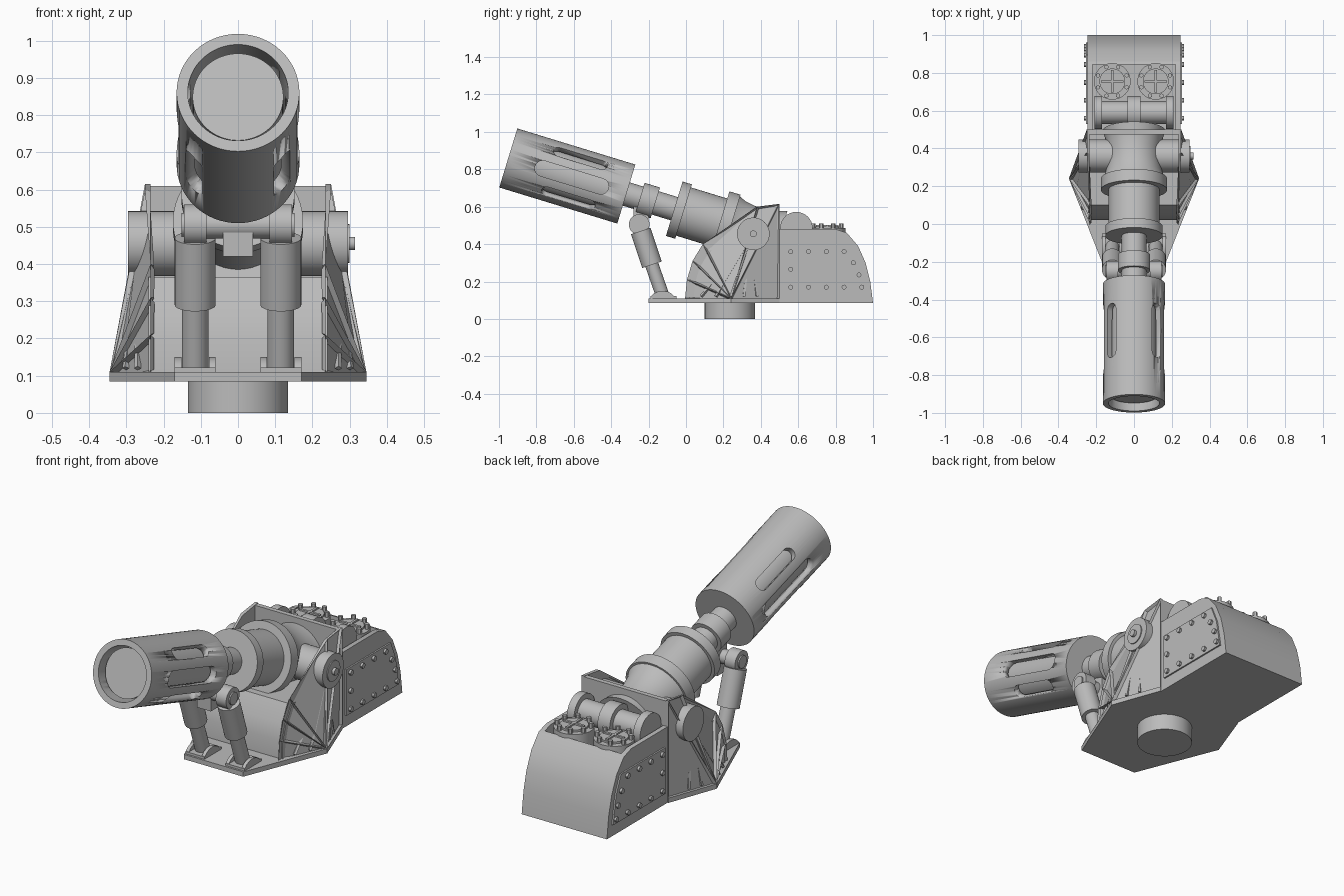
import bpy, bmesh, math
from mathutils import Matrix, Vector

if "Cube" in bpy.data.objects:
    bpy.data.objects.remove(bpy.data.objects["Cube"])

grey = bpy.data.materials.new("gun_grey")
grey.use_nodes = True
grey.diffuse_color = (0.5, 0.5, 0.5, 1)
grey.node_tree.nodes["Principled BSDF"].inputs["Base Color"].default_value = (0.5, 0.5, 0.5, 1)


def finish(bm, name, matrix=None):
    bmesh.ops.recalc_face_normals(bm, faces=bm.faces)
    mesh = bpy.data.meshes.new(name)
    bm.to_mesh(mesh)
    bm.free()
    if matrix:
        mesh.transform(matrix)
    mesh.materials.append(grey)
    ob = bpy.data.objects.new(name, mesh)
    bpy.context.collection.objects.link(ob)
    bpy.ops.object.select_all(action="DESELECT")
    ob.select_set(True)
    bpy.context.view_layer.objects.active = ob
    bpy.ops.object.shade_smooth_by_angle(angle=math.radians(30))
    return ob


def rod(name, a, b, r, sides=32):
    """Cylinder between two points."""
    a, b = Vector(a), Vector(b)
    bm = bmesh.new()
    bmesh.ops.create_cone(bm, cap_ends=True, segments=sides, radius1=r, radius2=r, depth=(b - a).length)
    turn = (b - a).to_track_quat("Z", "Y").to_matrix().to_4x4()
    return finish(bm, name, Matrix.Translation((a + b) / 2) @ turn)


def box(name, lo, hi):
    bm = bmesh.new()
    bmesh.ops.create_cube(bm, size=1)
    lo, hi = Vector(lo), Vector(hi)
    return finish(bm, name, Matrix.Translation((lo + hi) / 2) @ Matrix.Diagonal((*(hi - lo), 1)))


def prism(name, pts, x0, x1, matrix=None):
    """Side profile of (y, z) points pulled from x0 to x1."""
    bm = bmesh.new()
    face = bm.faces.new([bm.verts.new((x0, y, z)) for y, z in pts])
    ext = bmesh.ops.extrude_face_region(bm, geom=[face])["geom"]
    moved = [v for v in ext if isinstance(v, bmesh.types.BMVert)]
    bmesh.ops.translate(bm, verts=moved, vec=(x1 - x0, 0, 0))
    return finish(bm, name, matrix)


def lathe(name, profile, matrix, closed=False, sides=64):
    """Revolve (distance, radius) points around local z."""
    bm = bmesh.new()
    vs = [bm.verts.new((r, 0, s)) for s, r in profile]
    pairs = list(zip(vs, vs[1:])) + ([(vs[-1], vs[0])] if closed else [])
    edges = [bm.edges.new(p) for p in pairs]
    bmesh.ops.spin(bm, geom=vs + edges, cent=(0, 0, 0), axis=(0, 0, 1), angle=math.tau, steps=sides)
    bmesh.ops.remove_doubles(bm, verts=bm.verts, dist=1e-5)
    return finish(bm, name, matrix)


def hull(name, pts, panel=False):
    bm = bmesh.new()
    vs = [bm.verts.new(p) for p in pts]
    bmesh.ops.convex_hull(bm, input=vs)
    bmesh.ops.delete(bm, geom=[v for v in bm.verts if not v.link_faces], context="VERTS")
    bmesh.ops.dissolve_limit(bm, angle_limit=0.05, verts=bm.verts, edges=bm.edges)
    bmesh.ops.recalc_face_normals(bm, faces=bm.faces)
    if panel:
        side = 1 if pts[0][0] > 0 else -1
        big = [f for f in bm.faces if f.calc_area() > 0.012 and 0.3 < f.normal.x * side]
        bmesh.ops.inset_individual(bm, faces=big, thickness=0.012, depth=-0.014)
    return finish(bm, name)


def cut(target, cutter):
    mod = target.modifiers.new("cut", "BOOLEAN")
    mod.object, mod.solver = cutter, "EXACT"
    bpy.context.view_layer.objects.active = target
    bpy.ops.object.modifier_apply(modifier=mod.name)
    bpy.data.objects.remove(cutter)


# Base plate and turning pedestal
rod("pedestal", (0, 0.235, 0), (0, 0.235, 0.09), 0.135, 48)
outline = [(0.17, -0.2), (0.345, 0.24), (0.25, 0.5)]
hull("base_plate", [(s * x, y, z) for s in (-1, 1) for x, y in outline for z in (0.085, 0.11)])

# Cradle between the cheeks
prism("cradle_ramp", [(0.02, 0.1), (0.025, 0.2), (0.05, 0.28), (0.1, 0.365), (0.5, 0.365), (0.5, 0.1)], -0.24, 0.24)
box("rear_wall", (-0.24, 0.475, 0.3), (0.24, 0.5, 0.61))

# Rear housing with an open tray on top
housing = prism("rear_housing", [(0.5, 0.085), (0.5, 0.48), (0.8, 0.48), (0.86, 0.46), (0.92, 0.39),
                                 (0.96, 0.3), (0.985, 0.2), (1, 0.085)], -0.245, 0.245)
cut(housing, box("tray_cutter", (-0.22, 0.501, 0.4), (0.22, 0.845, 0.6)))

# Cross shaft with rings
rod("cross_shaft", (-0.2, 0.59, 0.485), (0.2, 0.59, 0.485), 0.06)
for x, w in ((-0.19, 0.02), (0, 0.035), (0.19, 0.02)):
    rod("shaft_ring", (x - w, 0.59, 0.485), (x + w, 0.59, 0.485), 0.087)

cheek = [(0, 0.085), (-0.005, 0.11), (0.005, 0.21), (0.035, 0.31), (0.09, 0.4), (0.37, 0.595), (0.5, 0.615)]
panel = [(0.53, 0.145), (0.53, 0.385), (0.895, 0.385), (0.935, 0.29), (0.96, 0.145)]
rivets = [(y, z) for z in (0.17, 0.36) for y in (0.56, 0.655, 0.75, 0.845)]
rivets += [(0.56, 0.265), (0.94, 0.17), (0.925, 0.235), (0.895, 0.3)]
for s in (-1, 1):
    # Flared cheek with recessed panels and fan ribs
    pts = [(s * 0.235, y, z) for y, z in cheek] + [(s * 0.235, 0.5, 0.085)]
    pts += [(s * 0.345, 0.24, 0.085), (s * 0.345, 0.24, 0.11), (s * 0.25, 0.5, 0.085)]
    pts += [(s * 0.25, 0.5, 0.615), (s * 0.25, 0.38, 0.6)]
    hull("cheek", pts, panel=True)
    for y in (0.08, 0.16, 0.24, 0.31, 0.38):
        x = 0.25 + 0.4 * y if y < 0.24 else 0.345 - 0.37 * (y - 0.24)
        rod("cheek_rib", (s * 0.265, 0.34, 0.42), (s * (x - 0.012), y, 0.12), 0.009, 4)

    # Riveted side panel
    prism("side_panel", panel, s * 0.24, s * 0.253)
    for y, z in rivets:
        rod("rivet", (s * 0.25, y, z), (s * 0.265, y, z), 0.013, 12)

    # Hatch with bolts and a cross bar
    cx, cy = s * 0.115, 0.755
    rod("hatch_drum", (cx, cy, 0.39), (cx, cy, 0.485), 0.097, 40)
    rod("hatch_lid", (cx, cy, 0.48), (cx, cy, 0.495), 0.068, 40)
    box("hatch_bar", (cx - 0.06, cy - 0.006, 0.49), (cx + 0.06, cy + 0.006, 0.503))
    box("hatch_bar", (cx - 0.006, cy - 0.06, 0.49), (cx + 0.006, cy + 0.06, 0.503))
    for k in range(8):
        a = math.tau * (k + 0.5) / 8
        bx, by = cx + 0.082 * math.cos(a), cy + 0.082 * math.sin(a)
        rod("hatch_bolt", (bx, by, 0.48), (bx, by, 0.51), 0.012, 6)

    # Support piston
    px = s * 0.115
    foot = [(-0.125 + 0.065 * math.cos(math.pi * k / 8), 0.105 + 0.045 * math.sin(math.pi * k / 8)) for k in range(9)]
    box("piston_foot", (px - 0.055, -0.19, 0.1), (px + 0.055, -0.05, 0.122))
    for e in (-0.046, 0.046):
        prism("foot_lug", foot, px + e - 0.009, px + e + 0.009)
    rod("piston_rod", (px, -0.12, 0.11), (px, -0.19, 0.31), 0.036)
    rod("piston_sleeve", (px, -0.182, 0.29), (px, -0.242, 0.47), 0.055)
    rod("piston_eye", (s * 0.085, -0.25, 0.505), (s * 0.145, -0.25, 0.505), 0.055)
    rod("piston_pin", (s * 0.14, -0.25, 0.505), (s * 0.152, -0.25, 0.505), 0.032)

# Trunnion through the cheeks, with a stepped cap on the left end
rod("trunnion", (-0.295, 0.36, 0.455), (0.295, 0.36, 0.455), 0.087, 48)
rod("trunnion_cap", (0.29, 0.36, 0.455), (0.3, 0.36, 0.455), 0.052)
rod("trunnion_stud", (0.29, 0.36, 0.455), (0.315, 0.36, 0.455), 0.018)

# Barrel, raised around the trunnion
aim = Matrix.Translation((0, 0.36, 0.46)) @ Matrix.Rotation(math.radians(73), 4, "X")
lathe("barrel", [(-0.14, 0), (-0.14, 0.165), (-0.09, 0.15), (-0.03, 0.14), (0.03, 0.14), (0.09, 0.15),
                 (0.125, 0.165), (0.125, 0.175), (0.187, 0.175), (0.187, 0.135), (0.39, 0.135),
                 (0.39, 0.152), (0.442, 0.152), (0.442, 0.065), (0.548, 0.065), (0.548, 0.086),
                 (0.634, 0.086), (0.634, 0.065), (0.72, 0.065), (0.72, 0)], aim)
rod("lug_pin", (-0.1, -0.25, 0.505), (0.1, -0.25, 0.505), 0.036)
box("barrel_lug", (-0.04, -0.28, 0.42), (0.04, -0.2, 0.6))

# Slotted muzzle jacket around an inner core
jacket = lathe("muzzle_jacket", [(0.71, 0.13), (0.71, 0.165), (1.37, 0.165), (1.37, 0.135)], aim, closed=True)
lathe("muzzle_core", [(0.71, 0), (0.71, 0.14), (0.73, 0.14), (0.73, 0.122), (1.33, 0.122), (1.33, 0)], aim)


def slot_profile(lo, hi, r):
    arc = [math.pi * k / 10 for k in range(11)]
    top = [(r * math.cos(a), hi - r + r * math.sin(a)) for a in arc]
    return top + [(-r * math.cos(a), lo + r - r * math.sin(a)) for a in arc]


for base in (0, 180):
    for turn, lo, hi, r in ((0, 0.81, 1.22, 0.042), (43, 0.85, 1.15, 0.032), (-43, 0.85, 1.15, 0.032)):
        spin = aim @ Matrix.Rotation(math.radians(base + turn), 4, "Z")
        cut(jacket, prism("slot_cutter", slot_profile(lo, hi, r), 0.1, 0.2, spin))
